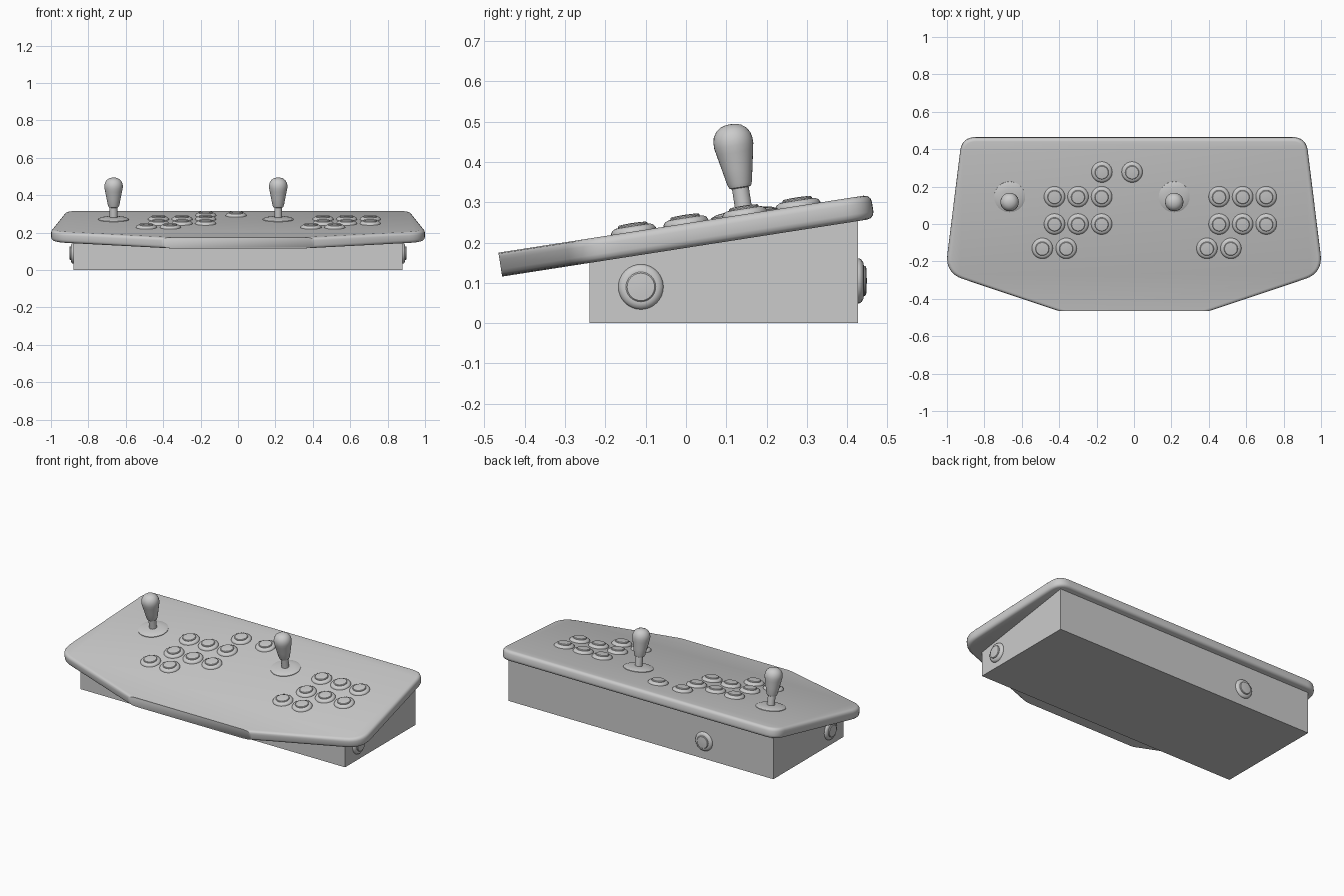
import bpy, bmesh, math
from mathutils import Matrix, Vector

if "Cube" in bpy.data.objects:
    bpy.data.objects.remove(bpy.data.objects["Cube"])

TILT = math.atan(0.156)
THICK = 0.06
# frame of the sloping panel: origin on its top surface
PANEL = Matrix.Translation((0, 0, 0.2475)) @ Matrix.Rotation(TILT, 4, 'X')

mat = bpy.data.materials.new("plain grey")
mat.diffuse_color = (0.6, 0.6, 0.6, 1)
mat.use_nodes = True
mat.node_tree.nodes["Principled BSDF"].inputs["Base Color"].default_value = mat.diffuse_color


def finish(bm, name, matrix=Matrix(), angle=35):
    bmesh.ops.recalc_face_normals(bm, faces=bm.faces)
    me = bpy.data.meshes.new(name)
    bm.to_mesh(me)
    bm.free()
    me.materials.append(mat)
    ob = bpy.data.objects.new(name, me)
    bpy.context.collection.objects.link(ob)
    ob.matrix_world = matrix
    bpy.ops.object.select_all(action='DESELECT')
    ob.select_set(True)
    bpy.context.view_layer.objects.active = ob
    bpy.ops.object.shade_smooth_by_angle(angle=math.radians(angle))
    return ob


def prism(points, offset):
    bm = bmesh.new()
    face = bm.faces.new([bm.verts.new(p) for p in points])
    ext = bmesh.ops.extrude_face_region(bm, geom=[face])
    verts = [v for v in ext['geom'] if isinstance(v, bmesh.types.BMVert)]
    bmesh.ops.translate(bm, verts=verts, vec=offset)
    return bm


def lathe(name, profile, matrix, sides=32):
    """Revolve (radius, height) points round local z, capping both ends."""
    bm = bmesh.new()
    rings = [[bm.verts.new((r * math.cos(2 * math.pi * i / sides),
                            r * math.sin(2 * math.pi * i / sides), h))
              for i in range(sides)] for r, h in profile]
    for a, b in zip(rings, rings[1:]):
        for i in range(sides):
            j = (i + 1) % sides
            bm.faces.new((a[i], a[j], b[j], b[i]))
    bm.faces.new(rings[0])
    bm.faces.new(rings[-1])
    return finish(bm, name, matrix)


def rounded(corner, prev, nxt, radius, n=8):
    c, p, q = Vector(corner), Vector(prev), Vector(nxt)
    a = c + (p - c).normalized() * radius
    b = c + (q - c).normalized() * radius
    return [a * (1 - t) ** 2 + c * 2 * t * (1 - t) + b * t * t
            for t in (i / n for i in range(n + 1))]


# control panel: right half of the outline, mirrored
front, side, back = (0.41, -0.471, 0), (1.01, -0.268, 0), (0.92, 0.464, 0)
half = [Vector(front)] + rounded(side, front, back, 0.10) + rounded(back, side, (0, 0.464, 0), 0.075)
outline = half + [Vector((-p.x, p.y, 0)) for p in reversed(half)]
bm = prism(outline, (0, 0, -THICK))
rim = [e for e in bm.edges
       if abs(e.verts[0].co.z - e.verts[1].co.z) < 1e-5
       and not all(v.co.y < -0.46 for v in e.verts)]
bmesh.ops.bevel(bm, geom=rim, offset=0.018, segments=3, profile=0.5, affect='EDGES')
finish(bm, "control_panel", PANEL)

# wedge-shaped base box under the panel
def under(y):
    return 0.2475 + 0.156 * y - THICK + 0.003

yf, yb = -0.24, 0.427
bm = prism([(-0.88, yf, 0), (-0.88, yb, 0), (-0.88, yb, under(yb)), (-0.88, yf, under(yf))],
           (1.76, 0, 0))
finish(bm, "base_box")

# push buttons: sloped collar with a raised plunger
COLLAR = [(0.056, -0.003), (0.056, 0.003), (0.052, 0.009), (0.045, 0.013), (0.039, 0.014)]
PLUNGER = [(0.037, 0.0), (0.037, 0.017), (0.034, 0.020), (0.02, 0.021), (0.004, 0.0215)]


def button(name, matrix):
    lathe(name + "_collar", COLLAR, matrix)
    lathe(name + "_plunger", PLUNGER, matrix)


def on_panel(x, y):
    return PANEL @ Matrix.Translation((x, y / math.cos(TILT), 0))


# joystick: dust disc, shaft and bat-shaped handle
DISC = [(0.083, -0.002), (0.083, 0.003), (0.07, 0.008), (0.045, 0.012), (0.02, 0.013)]
SHAFT = [(0.021, 0.0), (0.021, 0.075)]
HANDLE = [(0.022, 0.066), (0.027, 0.068), (0.031, 0.078), (0.038, 0.115), (0.046, 0.155),
          (0.049, 0.172), (0.049, 0.185), (0.046, 0.199), (0.038, 0.212), (0.026, 0.221),
          (0.013, 0.225), (0.003, 0.226)]

for player, x0 in (("left", -0.665), ("right", 0.215)):
    place = on_panel(x0, 0.145)
    lathe(player + "_stick_disc", DISC, place)
    lathe(player + "_stick_shaft", SHAFT, place)
    lathe(player + "_stick_handle", HANDLE, place)
    spots = [(x0 + dx, y) for y in (0.146, 0.0) for dx in (0.24, 0.366, 0.492)]
    spots += [(x0 + 0.175, -0.13), (x0 + 0.303, -0.13)]
    for x, y in spots:
        button(player + "_action_button", on_panel(x, y))

# two start buttons
for x in (-0.172, -0.01):
    button("start_button", on_panel(x, 0.278))

# side buttons and one on the back
for s in (-1, 1):
    button("side_button", Matrix.Translation((s * 0.88, -0.112, 0.09)) @ Matrix.Rotation(s * math.pi / 2, 4, 'Y'))
button("back_button", Matrix.Translation((-0.42, yb, 0.105)) @ Matrix.Rotation(-math.pi / 2, 4, 'X'))
